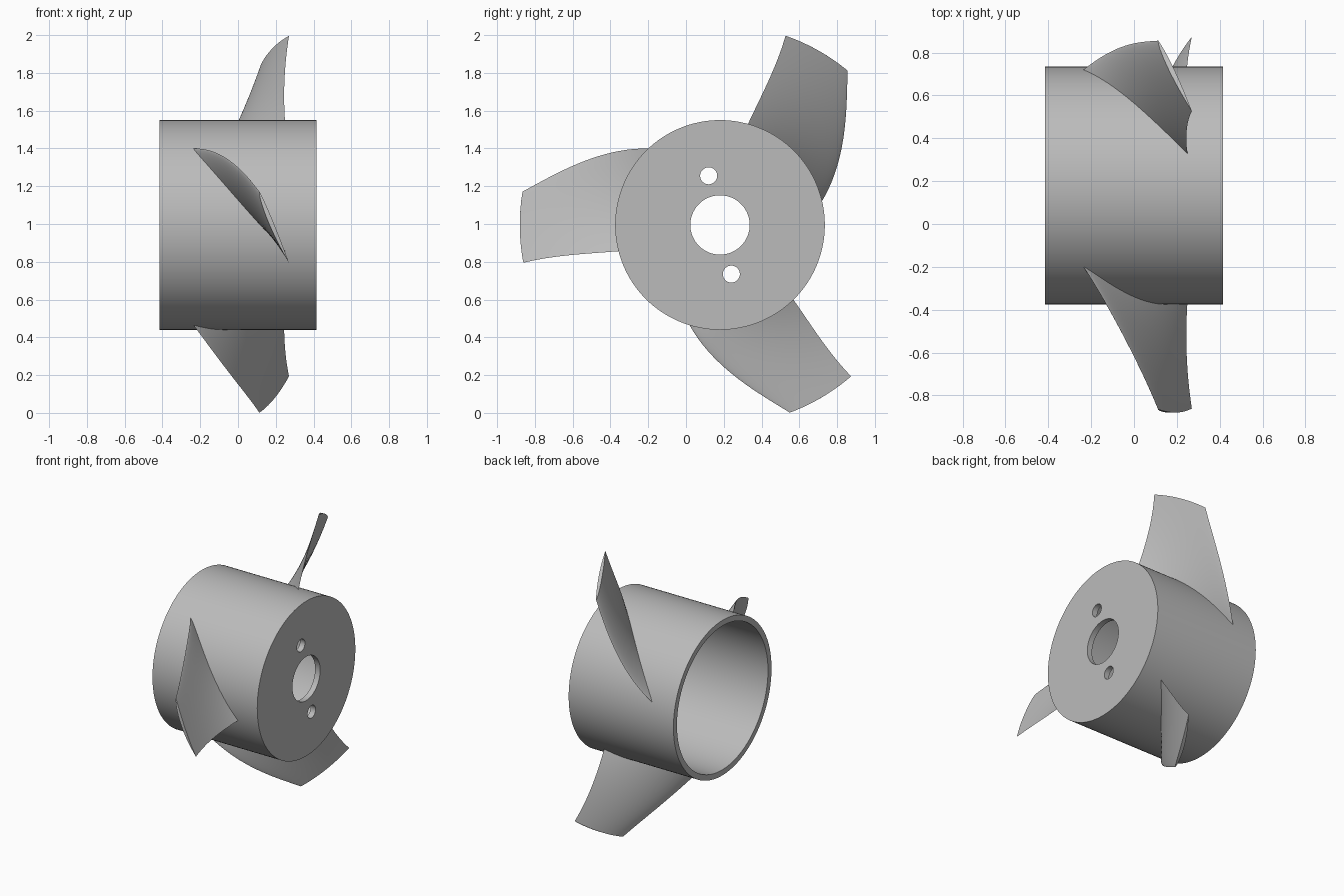
import bpy, bmesh, math
from mathutils import Matrix, Vector

old = bpy.data.objects.get("Cube")
if old:
    bpy.data.objects.remove(old, do_unlink=True)

CY, CZ = 0.18, 0.995          # rotation axis, parallel to x
R_HUB, R_TIP, HALF = 0.555, 1.06, 0.415

grey = bpy.data.materials.new("light grey")
grey.use_nodes = True
colour = (0.5, 0.5, 0.5, 1)
grey.diffuse_color = colour
grey.node_tree.nodes["Principled BSDF"].inputs["Base Color"].default_value = colour


def on_axis(x, r, phi):
    return Vector((x, CY + r * math.cos(phi), CZ + r * math.sin(phi)))


def make_object(name, bm):
    bmesh.ops.recalc_face_normals(bm, faces=bm.faces)
    mesh = bpy.data.meshes.new(name)
    bm.to_mesh(mesh)
    bm.free()
    mesh.materials.append(grey)
    obj = bpy.data.objects.new(name, mesh)
    bpy.context.collection.objects.link(obj)
    return obj


def smooth(obj):
    bpy.ops.object.select_all(action='DESELECT')
    obj.select_set(True)
    bpy.context.view_layer.objects.active = obj
    bpy.ops.object.shade_smooth_by_angle(angle=math.radians(35))


# Hub: a cup turned around the axis, with a bored end plate
def make_hub(segments=128):
    inner, plate, bore = 0.515, HALF - 0.04, 0.157
    profile = [(HALF, bore), (HALF, R_HUB), (-HALF, R_HUB),
               (-HALF, inner), (plate, inner), (plate, bore)]
    bm = bmesh.new()
    rings = [[bm.verts.new(on_axis(x, r, math.tau * i / segments))
              for i in range(segments)] for x, r in profile]
    for a, b in zip(rings, rings[1:] + rings[:1]):
        for i in range(segments):
            j = (i + 1) % segments
            bm.faces.new((a[i], a[j], b[j], b[i]))
    return make_object("hub", bm)


hub = make_hub()

# Two bolt holes through the end plate
for side, angle in (("upper", 103), ("lower", 283)):
    bm = bmesh.new()
    place = (Matrix.Translation(on_axis(HALF, 0.267, math.radians(angle)))
             @ Matrix.Rotation(math.pi / 2, 4, 'Y'))
    bmesh.ops.create_cone(bm, cap_ends=True, segments=40, radius1=0.045,
                          radius2=0.045, depth=0.3, matrix=place)
    cutter = make_object(side + "_bolt_hole_cutter", bm)
    cutter.hide_render = True
    cut = hub.modifiers.new(side + " bolt hole", 'BOOLEAN')
    cut.operation = 'DIFFERENCE'
    cut.solver = 'EXACT'
    cut.object = cutter
    bpy.context.view_layer.objects.active = hub
    bpy.ops.object.modifier_apply(modifier=cut.name)
    bpy.data.objects.remove(cutter, do_unlink=True)
smooth(hub)


# Blade: twisted foil sections stacked from the hub to the tip
def curve(root, tip, bulge, t):
    return root + (tip - root) * t + 4 * bulge * t * (1 - t)


def make_blade(name, turn, stations=20, n=20):
    bm = bmesh.new()
    rows = []
    for k in range(stations + 1):
        t = -0.05 + 1.05 * k / stations
        r = R_HUB + (R_TIP - R_HUB) * t
        lead = Vector((r * math.radians(curve(46.8, 9.6, -4, t)),
                       curve(-0.235, 0.113, 0.03, t)))
        trail = Vector((r * math.radians(curve(-14.5, -10.9, 1.3, t)),
                        curve(0.25, 0.27, -0.014, t)))
        chord = trail - lead
        normal = Vector((-chord.y, chord.x)).normalized()
        half, camber = 0.028 - 0.012 * t, 0.008 * t
        faces = []
        for sign in (1, -1):
            row = []
            for i in range(n + 1):
                if sign < 0 and i in (0, n):
                    row.append(faces[0][i])
                    continue
                s = (1 - math.cos(math.pi * i / n)) / 2
                shape = 2.4 * s ** 0.7 * (1 - s)
                p = lead + chord * s + normal * shape * (sign * half + camber)
                row.append(bm.verts.new(on_axis(p.y, r, math.pi - p.x / r + turn)))
            faces.append(row)
        rows.append(faces)
    for a, b in zip(rows, rows[1:]):
        for side in (0, 1):
            for i in range(n):
                bm.faces.new((a[side][i], a[side][i + 1],
                              b[side][i + 1], b[side][i]))
    # root and tip caps
    for up, low in (rows[0], rows[-1]):
        for i in range(n):
            loop = dict.fromkeys((up[i], up[i + 1], low[i + 1], low[i]))
            bm.faces.new(list(loop))
    smooth(make_object(name, bm))


for index, name in enumerate(("front_blade", "lower_blade", "upper_blade")):
    make_blade(name, index * math.tau / 3)
